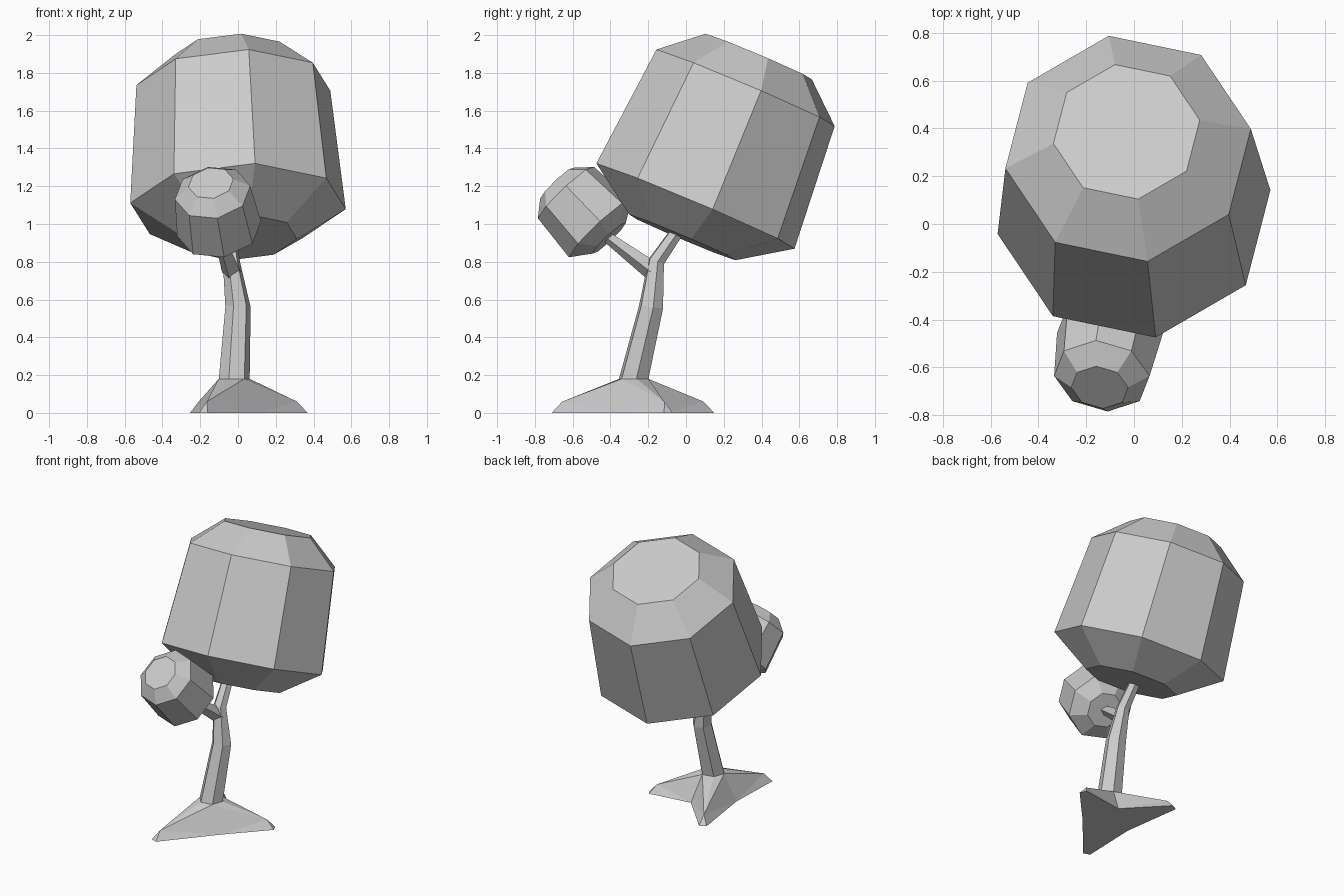
import bpy, bmesh
from math import cos, sin, radians
from mathutils import Vector

cube = bpy.data.objects.get("Cube")
if cube:
    bpy.data.objects.remove(cube, do_unlink=True)

grey = bpy.data.materials.new("light_grey")
grey.use_nodes = True
colour = (0.6, 0.6, 0.6, 1)
grey.diffuse_color = colour
grey.node_tree.nodes["Principled BSDF"].inputs["Base Color"].default_value = colour


def finish(name, bm):
    bmesh.ops.recalc_face_normals(bm, faces=bm.faces)
    mesh = bpy.data.meshes.new(name)
    bm.to_mesh(mesh)
    bm.free()
    mesh.materials.append(grey)
    obj = bpy.data.objects.new(name, mesh)
    bpy.context.collection.objects.link(obj)
    return obj


def ring(bm, centre, axis, start, radius, sides):
    """Regular ring of vertices around axis, beginning in the start direction."""
    n = Vector(axis).normalized()
    a = Vector(start)
    a = (a - n * a.dot(n)).normalized()
    b = n.cross(a)
    step = radians(360 / sides)
    return [bm.verts.new(Vector(centre) + radius * (a * cos(i * step) + b * sin(i * step)))
            for i in range(sides)]


def skin(bm, rings):
    """Join rings with quads and cap both ends."""
    for low, high in zip(rings, rings[1:]):
        for i in range(len(low)):
            j = (i + 1) % len(low)
            bm.faces.new((low[i], low[j], high[j], high[i]))
    bm.faces.new(rings[0][::-1])
    bm.faces.new(rings[-1])


def foliage(name, centre, axis, start, scale):
    """Eight-sided barrel with tapered ends; centre is its widest ring."""
    bm = bmesh.new()
    n = Vector(axis).normalized()
    profile = [(-0.18, 0.31), (0, 0.578), (0.68, 0.52), (0.86, 0.31)]
    skin(bm, [ring(bm, Vector(centre) + n * h * scale, n, start, r * scale, 8)
              for h, r in profile])
    finish(name, bm)


foliage("large_foliage", (0, 0.05, 1.095), (-0.036, 0.39, 0.92), (0.156, -0.9, 0.407), 1)
foliage("small_foliage", (-0.1, -0.455, 0.975), (-0.13, -0.68, 0.72), (0.12, -0.74, -0.665), 0.39)

# Trunk and side branch
base = Vector((-0.02, -0.277, 0.18))
base_radius = 0.083
start = (cos(radians(10)), sin(radians(10)), 0)

bm = bmesh.new()
path = [(base, (0, 0, 1), base_radius),
        ((0, -0.185, 0.56), (0, 0.15, 1), 0.068),
        ((-0.035, -0.158, 0.8), (-0.1, 0.35, 1), 0.046),
        ((-0.05, -0.02, 1.0), (-0.1, 0.6, 1), 0.036)]
skin(bm, [ring(bm, c, n, start, r, 6) for c, n, r in path])
finish("trunk", bm)

bm = bmesh.new()
lean = (-0.06, -0.2, 0.15)
skin(bm, [ring(bm, c, lean, (0, 0, 1), r, 4)
          for c, r in [((-0.035, -0.17, 0.745), 0.052), ((-0.095, -0.41, 0.925), 0.03)]])
finish("branch", bm)

# Flared base with three roots, alternating with ground-level valleys
bm = bmesh.new()
top = ring(bm, base, (0, 0, 1), start, base_radius, 6)
ground = Vector((base.x, base.y, 0))


def polar(angle, radius, z=0, side=0):
    a = radians(angle)
    return bm.verts.new(ground + Vector((radius * cos(a) - side * sin(a),
                                         radius * sin(a) + side * cos(a), z)))


valleys = [polar(a, 0.175) for a in (70, 187, 325)]
roots = [(26, 0.42), (117, 0.465), (249, 0.455)]
outline = []
for k, (angle, reach) in enumerate(roots):
    crest = polar(angle, reach - 0.05, 0.06)
    right = polar(angle, reach, 0, -0.025)
    left = polar(angle, reach, 0, 0.025)
    before, after = valleys[k - 1], valleys[k]
    t0, t1, t2 = top[2 * k - 1], top[2 * k], top[2 * k + 1]
    for face in [(t0, t1, crest), (t0, crest, before), (before, crest, right),
                 (crest, left, right), (t1, t2, crest), (t2, after, crest),
                 (after, left, crest)]:
        bm.faces.new(face)
    outline += [right, left, after]
bm.faces.new(outline)
bm.faces.new(top)
finish("roots", bm)
